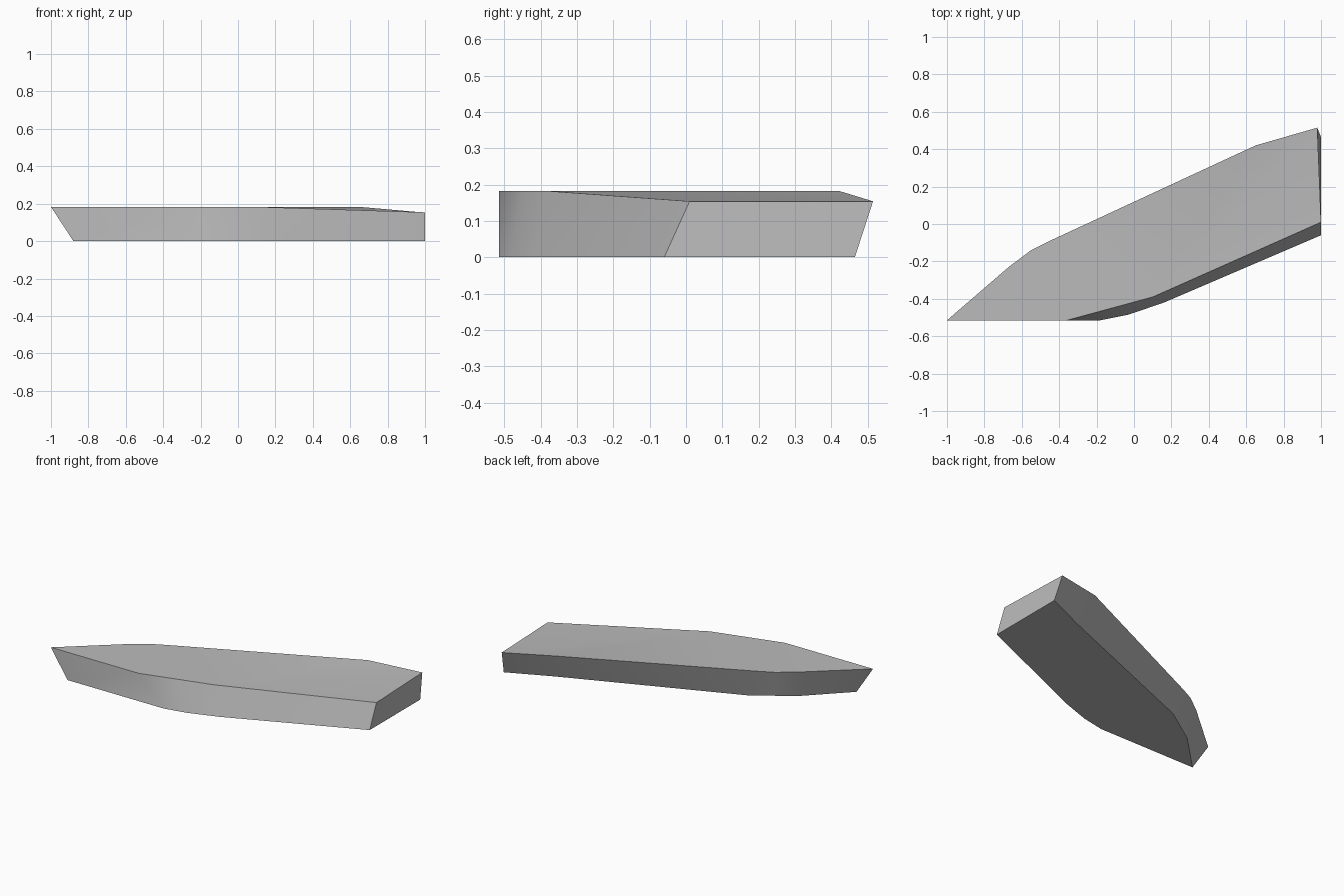
import bpy
import bmesh
import math

cube = bpy.data.objects.get("Cube")
if cube:
    bpy.data.objects.remove(cube)

DECK_Z, STERN_Z = 0.183, 0.154

# Outline rings run bow, front side, stern, back side; both have equal counts
deck_ring = [(-1, -.515), (-.36, -.515), (-.12, -.45), (.1, -.39),
             (1, .01), (.98, .515),
             (.65, .42), (-.45, -.09), (-.55, -.14), (-.67, -.23)]
keel_ring = [(-.88, -.515), (-.18, -.515), (-.03, -.485), (.16, -.42),
             (1, -.06), (1, .465),
             (.72, .34), (-.39, -.107), (-.51, -.188), (-.634, -.271)]
BREAK_FRONT, STERN_FRONT, STERN_BACK, BREAK_BACK = 3, 4, 5, 6

bm = bmesh.new()
top = [bm.verts.new((x, y, STERN_Z if i in (STERN_FRONT, STERN_BACK) else DECK_Z))
       for i, (x, y) in enumerate(deck_ring)]
low = [bm.verts.new((x, y, 0)) for x, y in keel_ring]

# Side walls and stern
count = len(top)
for i in range(count):
    j = (i + 1) % count
    bm.faces.new((low[i], low[j], top[j], top[i]))

# Flat bottom
bm.faces.new(low[::-1])

# Level foredeck, then the aft deck dropping to the stern
bm.faces.new(top[:BREAK_FRONT + 1] + top[BREAK_BACK:])
bm.faces.new((top[BREAK_FRONT], top[STERN_BACK], top[BREAK_BACK]))
bm.faces.new((top[BREAK_FRONT], top[STERN_FRONT], top[STERN_BACK]))
bmesh.ops.recalc_face_normals(bm, faces=bm.faces[:])

mesh = bpy.data.meshes.new("hull")
bm.to_mesh(mesh)
bm.free()
hull = bpy.data.objects.new("hull", mesh)
bpy.context.collection.objects.link(hull)

# Single plain grey
grey = bpy.data.materials.new("plain grey")
grey.use_nodes = True
colour = (0.5, 0.5, 0.5, 1)
grey.diffuse_color = colour
grey.node_tree.nodes["Principled BSDF"].inputs["Base Color"].default_value = colour
mesh.materials.append(grey)

# Smooth sides with crisp deck, bow and stern edges
bpy.ops.object.select_all(action="DESELECT")
hull.select_set(True)
bpy.context.view_layer.objects.active = hull
bpy.ops.object.shade_smooth_by_angle(angle=math.radians(30))
